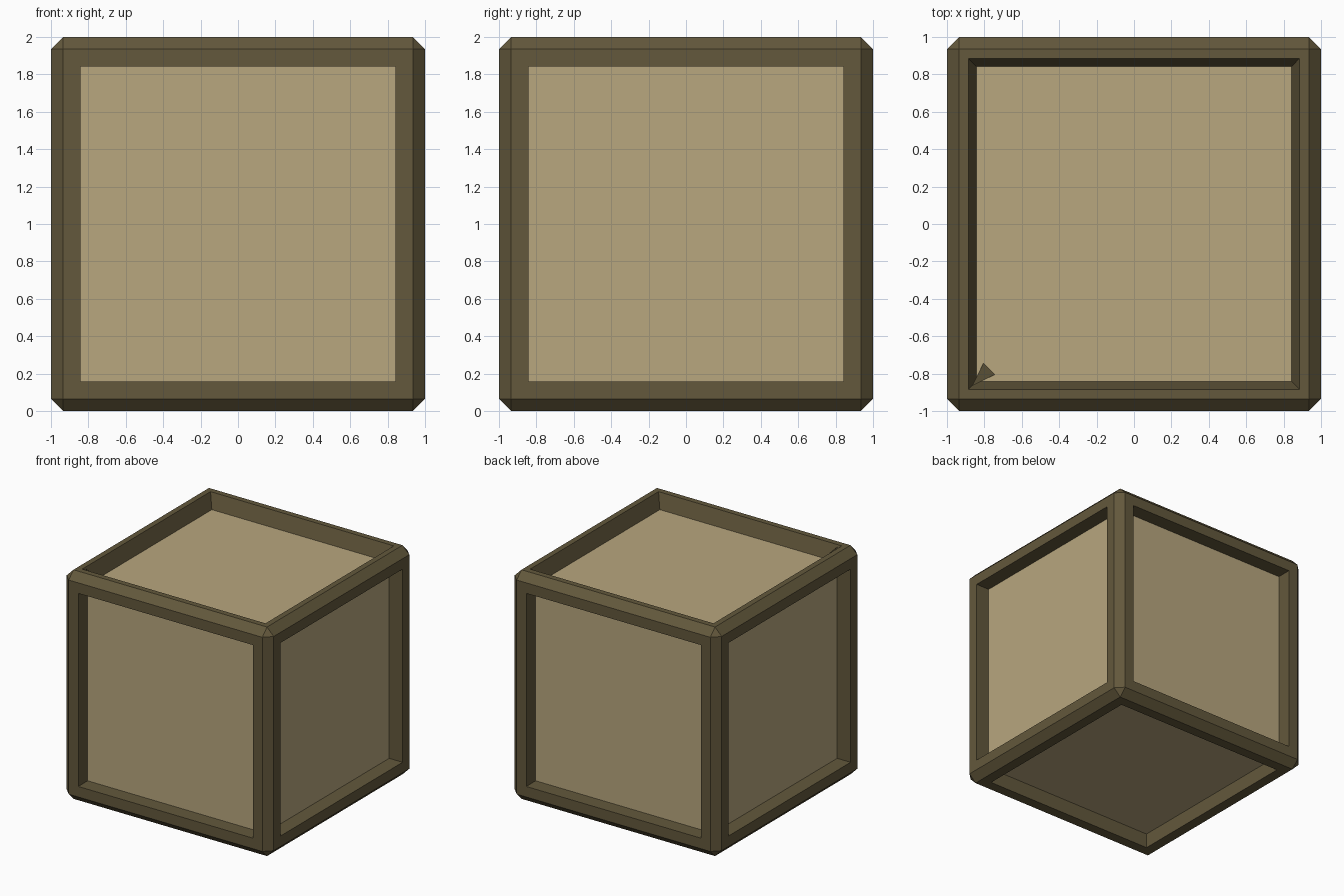
import bpy, bmesh

if "Cube" in bpy.data.objects:
    bpy.data.objects.remove(bpy.data.objects["Cube"])

EDGE, FRAME, DEPTH = 0.065, 0.195, 0.13


def material(name, rgb):
    m = bpy.data.materials.new(name)
    m.diffuse_color = (*rgb, 1)
    m.use_nodes = True
    m.node_tree.nodes["Principled BSDF"].inputs["Base Color"].default_value = m.diffuse_color
    return m


frame_mat = material("dark_wood", (0.125, 0.098, 0.045))
panel_mat = material("pale_wood", (0.48, 0.385, 0.21))

# Chamfered crate body
bm = bmesh.new()
bmesh.ops.create_cube(bm, size=2)
bmesh.ops.translate(bm, verts=bm.verts, vec=(0, 0, 1))
bmesh.ops.bevel(bm, geom=bm.edges[:], offset=EDGE, segments=1,
                affect='EDGES', profile=0.5)
bm.normal_update()

# Frame and recessed panel on each side; the top recess has sloping walls
for f in [f for f in bm.faces if f.calc_area() > 2]:
    slope = 0.06 if f.normal.z > 0.9 else 0.0
    bmesh.ops.inset_individual(bm, faces=[f], thickness=FRAME - EDGE - slope)
    bmesh.ops.inset_individual(bm, faces=[f], thickness=slope, depth=-DEPTH)
    f.material_index = 1

# Small corner fillet in the top recess
inner, rim, z = FRAME - 1, FRAME - 0.06 - 1, 2 - DEPTH
apex = bm.verts.new((rim, rim, 2))
a = bm.verts.new((inner + 0.06, inner, z))
b = bm.verts.new((inner, inner + 0.06, z))
bm.faces.new((apex, a, b))

mesh = bpy.data.meshes.new("crate")
bm.to_mesh(mesh)
bm.free()
mesh.materials.append(frame_mat)
mesh.materials.append(panel_mat)
bpy.context.collection.objects.link(bpy.data.objects.new("crate", mesh))
